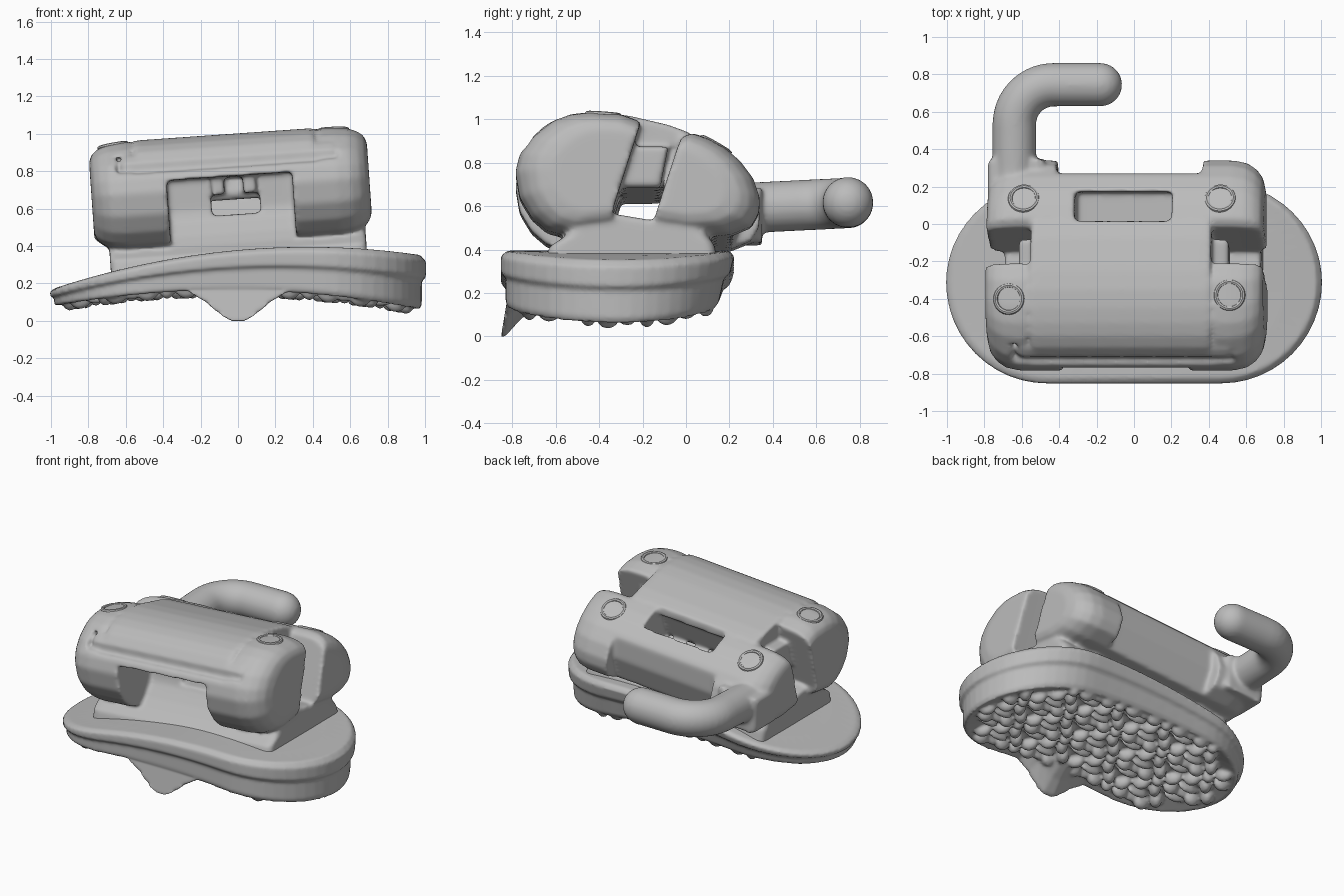
import bpy, bmesh, math
from mathutils import Vector, Matrix

cube = bpy.data.objects.get("Cube")
if cube:
    bpy.data.objects.remove(cube, do_unlink=True)

GREY = (0.5, 0.5, 0.5, 1)
metal = bpy.data.materials.new("grey metal")
metal.use_nodes = True
metal.diffuse_color = GREY
metal.node_tree.nodes["Principled BSDF"].inputs["Base Color"].default_value = GREY


def activate(ob):
    bpy.ops.object.select_all(action='DESELECT')
    ob.select_set(True)
    bpy.context.view_layer.objects.active = ob


def finish(name, bm):
    bmesh.ops.recalc_face_normals(bm, faces=bm.faces)
    me = bpy.data.meshes.new(name)
    bm.to_mesh(me)
    bm.free()
    ob = bpy.data.objects.new(name, me)
    bpy.context.collection.objects.link(ob)
    me.materials.append(metal)
    return ob


def loft(name, rings):
    bm = bmesh.new()
    loops = [[bm.verts.new(p) for p in ring] for ring in rings]
    n = len(loops[0])
    for a, b in zip(loops, loops[1:]):
        for i in range(n):
            j = (i + 1) % n
            bm.faces.new((a[i], a[j], b[j], b[i]))
    bm.faces.new(loops[0])
    bm.faces.new(loops[-1])
    return finish(name, bm)


def lean(x, y, z):
    """The upper parts lean slightly to one side."""
    return (x - 0.07 * (z - 0.6), y, z + 0.07 * x)


def prism(name, profile, x0, x1, r=0.0, pivot=None):
    """Extrude a (y, z) profile along x; r rounds the ends towards the pivot."""
    py, pz = pivot or [sum(p[k] for p in profile) / len(profile) for k in (0, 1)]
    size = max(math.hypot(y - py, z - pz) for y, z in profile)
    angles = [math.radians(a) for a in ((90, 65, 45, 25, 0) if r else (90,))]
    ends = [(r * (1 - math.sin(a)), 1 - r * (1 - math.cos(a)) / size) for a in angles]
    stations = [(x0 + d, s) for d, s in ends] + [(x1 - d, s) for d, s in reversed(ends)]
    return loft(name, [[lean(x, py + s * (y - py), pz + s * (z - pz)) for y, z in profile]
                       for x, s in stations])


def box(name, x0, x1, y0, y1, z0, z1, r=0.0):
    return prism(name, [(y0, z0), (y0, z1), (y1, z1), (y1, z0)], x0, x1, r)


def modify(ob, kind, **settings):
    activate(ob)
    m = ob.modifiers.new(kind.lower(), kind)
    for k, v in settings.items():
        setattr(m, k, v)
    bpy.ops.object.modifier_apply(modifier=m.name)


def cut(ob, cutter):
    modify(ob, 'BOOLEAN', operation='DIFFERENCE', object=cutter, solver='EXACT')
    bpy.data.objects.remove(cutter, do_unlink=True)


def fuse(name, parts, voxel, repeats):
    """Join parts into one softly rounded casting."""
    activate(parts[0])
    for ob in parts:
        ob.select_set(True)
    bpy.ops.object.join()
    ob = bpy.context.object
    ob.name = name
    modify(ob, 'REMESH', mode='VOXEL', voxel_size=voxel)
    modify(ob, 'SMOOTH', factor=0.5, iterations=repeats)
    activate(ob)
    bpy.ops.object.shade_smooth_by_angle(angle=math.radians(60))
    return ob


# Front tie wings, with the door seat and the central recess cut away
front = prism("front_wings", [(-.35, .45), (-.55, .425), (-.64, .45), (-.71, .51), (-.765, .6), (-.785, .72),
              (-.765, .8), (-.71, .88), (-.61, .955), (-.53, .985), (-.44, .995), (-.3, .985), (-.205, .95),
              (-.35, .5)], -.775, .71, .17, (-.27, .72))
cut(front, prism("door_seat", [(-.9, .83), (-.7, .82), (-.63, .85), (-.5, .885), (-.1, .885),
                 (-.1, 1.2), (-.9, 1.2)], -.55, .455))
cut(front, box("lip_seat", -.635, .555, -.9, -.6, .83, .92))
cut(front, prism("recess", [(-.9, .3), (-.52, .3), (-.42, .6), (-.42, .775), (-.9, .775)], -.37, .30))
cut(front, box("window", -.14, .12, -.6, -.1, .57, .77))

# Rear tie wings with a lowered middle and a top pocket
rear = prism("rear_wings", [(-.16, .45), (-.02, .88), (.03, .9), (.11, .87), (.18, .83), (.25, .77), (.31, .69),
             (.34, .6), (.335, .53), (.3, .47), (.2, .43), (.05, .42)], -.775, .705, .17, (-.09, .68))
cut(rear, prism("rear_gap", [(.27, 1.1), (.27, .6), (.16, .3), (.6, .3), (.6, 1.1)], -.41, .37))
cut(rear, box("pocket", -.30, .22, -.2, .17, .66, 1.1))

# Neck joining wings to pad, flared at the foot, and the hook arm collar
neck = prism("neck", [(-.66, .24), (-.63, .37), (-.56, .415), (-.5, .47), (-.42, .57), (-.33, .52), (-.15, .49),
             (0, .48), (.09, .43), (.13, .38), (.16, .24)], -.7, .67, .05)
collar = box("hook_collar", -.775, -.47, .1, .35, .47, .72, .04)

# Hook arm: straight, quarter bend, straight, rounded tip
HOOK_R = .117
path = [(-.64, .1), (-.64, .3)]
for k in range(11):
    a = math.pi - k * math.pi / 20
    path.append((-.43 + .21 * math.cos(a), .535 + .21 * math.sin(a)))
stations = [(Vector((x, y, .592 + .05 * max(0, y - .3))), HOOK_R) for x, y in path]
for k in range(7):
    a = math.radians(k * 14)
    stations.append((Vector((-.18 + HOOK_R * math.sin(a), .745, .617)), HOOK_R * math.cos(a)))
hook_rings = []
for i, (c, r) in enumerate(stations):
    d = stations[min(i + 1, len(stations) - 1)][0] - stations[max(i - 1, 0)][0]
    side = d.cross(Vector((0, 0, 1))).normalized()
    up = side.cross(d).normalized()
    hook_rings.append([c + r * (side * math.cos(t * math.pi / 12) + up * math.sin(t * math.pi / 12))
                       for t in range(24)])
hook = loft("hook", hook_rings)

# Sliding door with its front lip, and the clip inside the slot
door = prism("door", [(-.71, .85), (-.7, .89), (-.66, .935), (-.6, .97), (-.53, .99), (-.45, 1.0), (-.35, 1.0),
             (-.25, .985), (-.08, .945), (.015, .91), (.015, .85), (-.2, .85), (-.5, .85), (-.65, .83)],
             -.53, .435, .03)
lip = prism("door_lip", [(-.71, .82), (-.71, .88), (-.67, .915), (-.6, .915), (-.6, .83), (-.67, .81)],
            -.61, .555, .04)
core = prism("door_core", [(-.32, .68), (-.26, .89), (0, .89), (-.09, .68)], -.5, .42)
clip = prism("slot_clip", [(-.31, .65), (-.26, .84), (-.08, .84), (-.12, .65)], -.6, .52, .02)
tabs = [box("window_tab", x - .035, x + .035, -.47, -.25, .68, .77, .015) for x in (-.1, .07)]
body = fuse("bracket_body", [front, rear, neck, collar, hook, door, lip, core, clip] + tabs, .012, 10)

# Shallow round marks on the four wings
for x, y in ((-.59, .14), (.46, .14), (-.67, -.40), (.51, -.38)):
    hit, loc, normal, _ = body.ray_cast(Vector((x, y, 2)), Vector((0, 0, -1)))
    if hit:
        bpy.ops.mesh.primitive_torus_add(major_radius=.072, minor_radius=.013, major_segments=32,
                                         minor_segments=8, location=loc - normal * .008,
                                         rotation=normal.to_track_quat('Z', 'Y').to_euler())
        mark = bpy.context.object
        mark.name = "wing_mark"
        mark.data.materials.append(metal)
        bpy.ops.object.shade_smooth_by_angle(angle=math.radians(40))


# Curved bonding pad
def pad_top(x):
    return .378 + .09 * x - .12 * x * x


def pad_bottom(x):
    return .16 - .01 * x - .095 * x * x


MID_Y = -.312
outline = []
for sx, start in ((1, -90), (-1, 90)):
    for k in range(25):
        a = math.radians(start + k * 7.5)
        outline.append((.465 * sx, math.cos(a), math.sin(a)))
    for k in range(1, 8):
        outline.append((.465 * sx * (1 - k / 4), 0, sx))


def pad_ring(inset, f, scale=1, lift=0):
    ring = []
    for cx, c, s in outline:
        x, y = scale * (cx + (.54 - inset) * c), scale * (.54 - inset) * s
        lo, hi = pad_bottom(x), pad_top(x)
        back = .06 * (1 - f) * max(0, s) * scale
        ring.append((x, MID_Y + y - back, lo + f * (hi - lo) + lift))
    return ring


inner = (.05, .25, .45, .65, .85)
pad = loft("pad", [pad_ring(.03, 0, s, .03) for s in inner]
           + [pad_ring(.035, 0), pad_ring(.022, .1), pad_ring(.022, .52), pad_ring(0, .61),
              pad_ring(0, .9), pad_ring(.03, 1)]
           + [pad_ring(.05, 1, s) for s in reversed(inner)])

# Lobe hanging below the front edge, its face sloping back into the pad wall
half = [(.34, .24), (.26, .15), (.18, .1), (.1, .035), (.04, -.003)]
shape = [(-x, z) for x, z in half] + half[::-1]
lobe = loft("front_lobe", [[(x * w, y + .16 * z, .24 - (.24 - z) * h) for x, z in shape]
                           for y, w, h in ((-.85, .97, .98), (-.855, 1, 1), (-.83, .97, .98),
                                           (-.76, .8, .66), (-.64, .5, .3))])

# Gripping texture under the pad: flower clusters and small ridges
bm = bmesh.new()


def bump(x, y, sx, sy, sz, turn=0):
    if math.hypot(max(0, abs(x) - .465), y - MID_Y + .02) < .45:
        place = Matrix.Translation((x, y, pad_bottom(x) + .015)) @ Matrix.Rotation(turn, 4, 'Z')
        bmesh.ops.create_icosphere(bm, subdivisions=2, radius=1, matrix=place @ Matrix.Diagonal((sx, sy, sz, 1)))


for row in range(4):
    for col in range(-3, 4):
        cx, cy = col * .38 + (row % 2) * .19, -.72 + row * .27
        bump(cx, cy, .04, .04, .05)
        for k in range(6):
            a = k * math.pi / 3
            bump(cx + .105 * math.cos(a), cy + .105 * math.sin(a), .06, .04, .055, a)
        for k in (-1, 0, 1):
            bump(cx + .19, cy + k * .07, .08, .022, .035)
bumps = finish("grip_bumps", bm)
fuse("bonding_pad", [pad, lobe, bumps], .011, 3)
